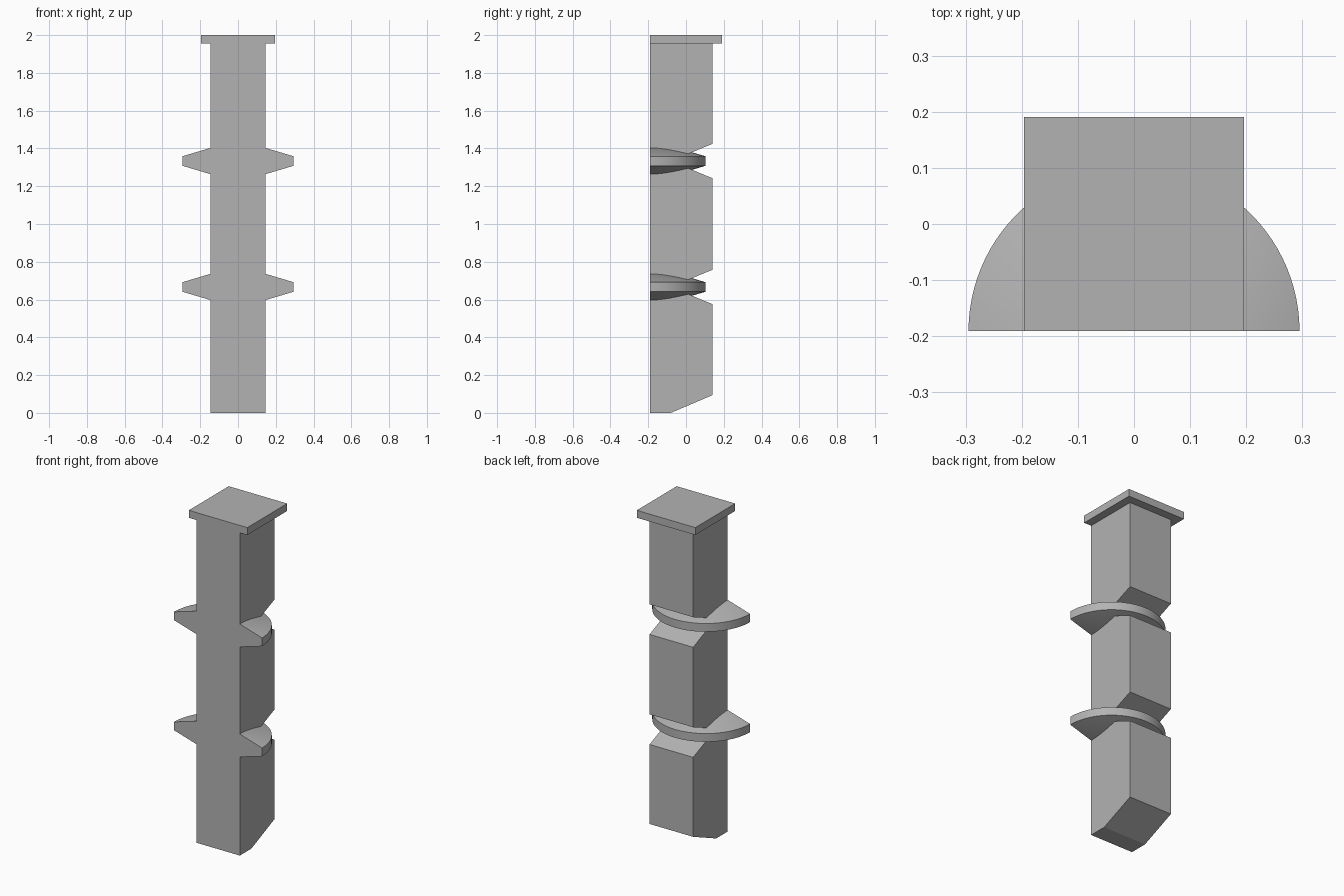
import bpy
import bmesh
import math
from mathutils import Matrix, Vector

cube = bpy.data.objects.get("Cube")
if cube:
    bpy.data.objects.remove(cube, do_unlink=True)

GREY = (0.45, 0.45, 0.45, 1.0)
stone = bpy.data.materials.new("plain_grey")
stone.use_nodes = True
stone.diffuse_color = GREY
stone.node_tree.nodes["Principled BSDF"].inputs["Base Color"].default_value = GREY

FRONT, BACK = -0.191, 0.14
HALF_WIDTH = 0.146
CAP_BOTTOM, TOP = 1.955, 2.0
COLLAR_HEIGHTS = (2 / 3, 4 / 3)


def finish(name, bm):
    bmesh.ops.recalc_face_normals(bm, faces=bm.faces)
    mesh = bpy.data.meshes.new(name)
    bm.to_mesh(mesh)
    bm.free()
    mesh.materials.append(stone)
    obj = bpy.data.objects.new(name, mesh)
    bpy.context.collection.objects.link(obj)
    return obj


def extrude_profile(name, profile, half_width):
    """Extrude a closed (y, z) profile evenly across x."""
    bm = bmesh.new()
    face = bm.faces.new([bm.verts.new((-half_width, y, z)) for y, z in profile])
    moved = bmesh.ops.extrude_face_region(bm, geom=[face])["geom"]
    bmesh.ops.translate(bm, vec=(2 * half_width, 0, 0),
                        verts=[v for v in moved if isinstance(v, bmesh.types.BMVert)])
    return finish(name, bm)


def half_collar(name, z):
    """Half disc with coned upper and lower sides, flat at the front."""
    bm = bmesh.new()
    outline = [(0, 0.113), (0.295, 0.025), (0.295, -0.025), (0, -0.113)]
    verts = [bm.verts.new((r, 0, h)) for r, h in outline]
    edges = [bm.edges.new(pair) for pair in zip(verts, verts[1:])]
    bmesh.ops.spin(bm, geom=verts + edges, cent=(0, 0, 0), axis=(0, 0, 1),
                   angle=math.pi, steps=48)
    bmesh.ops.remove_doubles(bm, verts=bm.verts, dist=0.0001)
    bmesh.ops.holes_fill(bm, edges=[e for e in bm.edges if e.is_boundary])
    bmesh.ops.transform(bm, matrix=Matrix.Translation(Vector((0, FRONT, z))),
                        verts=bm.verts)
    obj = finish(name, bm)
    bpy.ops.object.select_all(action='DESELECT')
    obj.select_set(True)
    bpy.context.view_layer.objects.active = obj
    bpy.ops.object.shade_smooth_by_angle(angle=math.radians(15))


# Square shaft with a bevelled foot and a V notch behind each collar
shaft_profile = [(FRONT, 0), (-0.08, 0), (BACK, 0.094)]
for z in COLLAR_HEIGHTS:
    shaft_profile += [(BACK, z - 0.091), (-0.08, z), (BACK, z + 0.091)]
shaft_profile += [(BACK, CAP_BOTTOM), (FRONT, CAP_BOTTOM)]
extrude_profile("shaft", shaft_profile, HALF_WIDTH)

# Flat cap plate
cap_profile = [(FRONT, CAP_BOTTOM), (-FRONT, CAP_BOTTOM), (-FRONT, TOP), (FRONT, TOP)]
extrude_profile("cap_plate", cap_profile, 0.196)

# Collars
half_collar("lower_collar", COLLAR_HEIGHTS[0])
half_collar("upper_collar", COLLAR_HEIGHTS[1])
